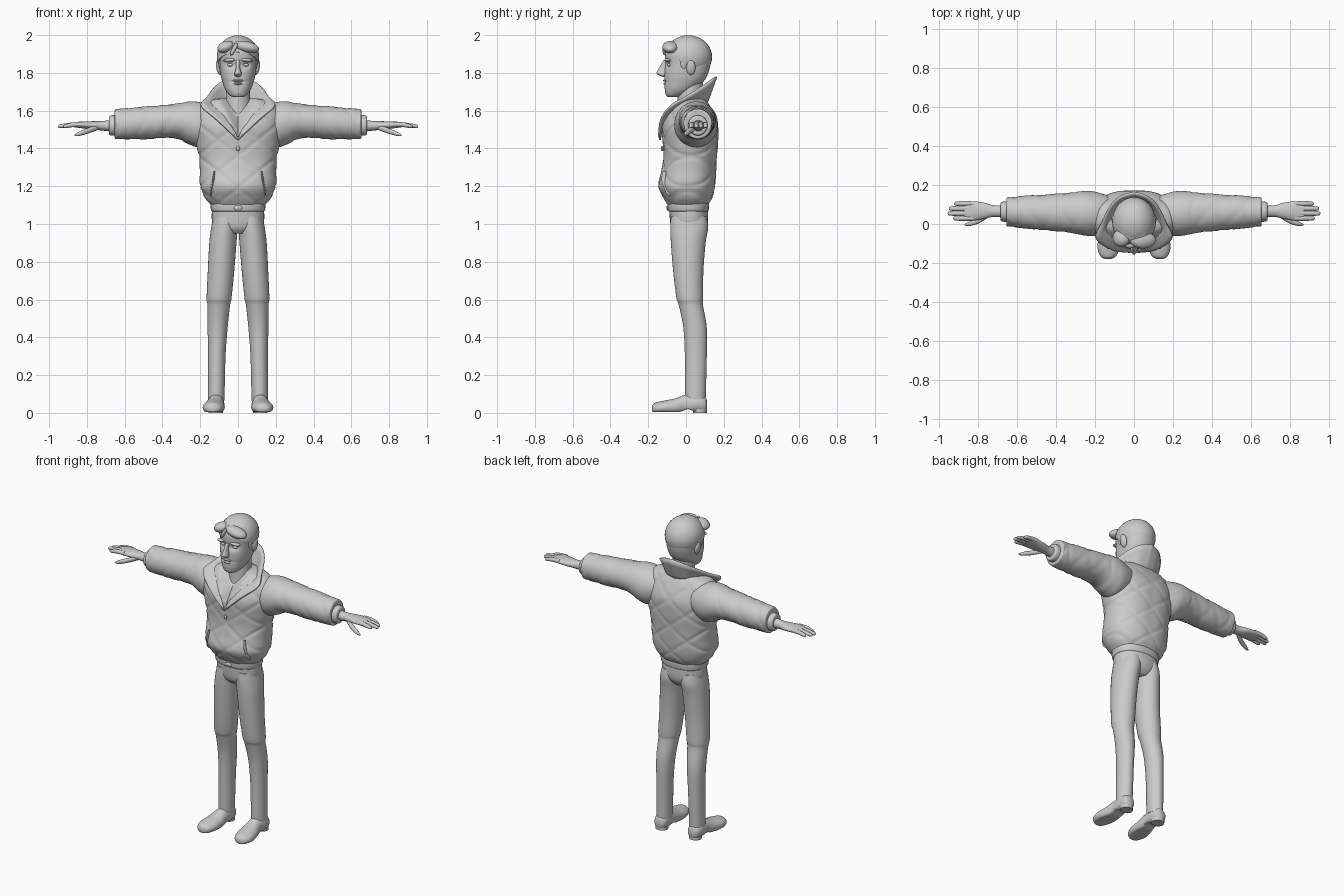
import bpy
import bmesh
import math
from mathutils import Vector, Matrix

# Remove only the default object
default_object = bpy.data.objects.get("Cube")
if default_object:
    bpy.data.objects.remove(default_object, do_unlink=True)

# One plain grey for the whole figure
grey = bpy.data.materials.new("plain grey")
grey.use_nodes = True
grey.diffuse_color = (0.6, 0.6, 0.6, 1)
grey.node_tree.nodes["Principled BSDF"].inputs["Base Color"].default_value = grey.diffuse_color


def finish(name, bm, mirror=False):
    """Turn a bmesh into a named, smooth shaded object, mirrored if paired."""
    bmesh.ops.recalc_face_normals(bm, faces=bm.faces[:])
    mesh = bpy.data.meshes.new(name)
    bm.to_mesh(mesh)
    bm.free()
    mesh.materials.append(grey)
    obj = bpy.data.objects.new(name, mesh)
    bpy.context.collection.objects.link(obj)
    bpy.ops.object.select_all(action="DESELECT")
    obj.select_set(True)
    bpy.context.view_layer.objects.active = obj
    bpy.ops.object.shade_smooth_by_angle(angle=math.radians(50))
    if mirror:
        obj.modifiers.new("mirror", "MIRROR").use_mirror_merge = False
    return obj


def spline(rows, steps):
    """Catmull-Rom interpolation through rows of numbers."""
    rows = [Vector(row) for row in rows]
    result = []
    for i in range(len(rows) - 1):
        a, b, c, d = (rows[min(max(i + k, 0), len(rows) - 1)] for k in (-1, 0, 1, 2))
        for s in range(steps):
            t = s / steps
            result.append(b + (c - a) * (t / 2) + (a - b * 2.5 + c * 2 - d / 2) * t * t
                          + (b * 1.5 - a / 2 - c * 1.5 + d / 2) * t ** 3)
    return result + [rows[-1]]


def loft(name, axis, sections, segments=32, steps=5, power=2.0, shape=None, mirror=False):
    """Skin oval rings: each section is place, two centres, two radii."""
    bm = bmesh.new()
    rings = []
    for place, c1, c2, r1, r2 in spline(sections, steps):
        ring = []
        for k in range(segments):
            angle = math.tau * k / segments
            co, si = math.cos(angle), math.sin(angle)
            u = c1 + r1 * math.copysign(abs(co) ** (2 / power), co)
            v = c2 + r2 * math.copysign(abs(si) ** (2 / power), si)
            point = Vector({"x": (place, u, v), "y": (u, place, v), "z": (u, v, place)}[axis])
            if shape:
                point = shape(point, Vector({"x": (place, c1, c2), "y": (c1, place, c2),
                                             "z": (c1, c2, place)}[axis]))
            ring.append(bm.verts.new(point))
        rings.append(ring)
    for low, high in zip(rings, rings[1:]):
        for k in range(segments):
            n = (k + 1) % segments
            bm.faces.new((low[k], low[n], high[n], high[k]))
    bm.faces.new(rings[0])
    bm.faces.new(rings[-1])
    return finish(name, bm, mirror)


def ball(name, centre, radii, tilt=0, mirror=False, cut=None):
    """Ellipsoid, tilted about the depth axis, optionally sliced by a plane."""
    bm = bmesh.new()
    matrix = (Matrix.Translation(centre) @ Matrix.Rotation(math.radians(tilt), 4, "Y")
              @ Matrix.Diagonal((*radii, 1)))
    bmesh.ops.create_uvsphere(bm, u_segments=32, v_segments=20, radius=1, matrix=matrix)
    if cut:
        geometry = bm.verts[:] + bm.edges[:] + bm.faces[:]
        bmesh.ops.bisect_plane(bm, geom=geometry, plane_co=cut[0], plane_no=cut[1], clear_inner=True)
        bmesh.ops.holes_fill(bm, edges=[e for e in bm.edges if e.is_boundary])
    return finish(name, bm, mirror)


def groove(value, spacing):
    """One on a seam line, fading to zero between seams."""
    distance = abs((value / spacing + 0.5) % 1 - 0.5) * spacing
    return math.exp(-(distance / 0.012) ** 2)


def quilt_body(p, centre):
    seam = max(groove(p.z + abs(p.x) * 0.8, 0.17), groove(p.z - abs(p.x) * 0.8, 0.17))
    zipper = math.exp(-(p.x / 0.008) ** 2) if p.y < 0 else 0.5 * math.exp(-(p.x / 0.03) ** 2)
    q = centre + (p - centre) * (1.01 - 0.025 * seam - 0.025 * zipper)
    if p.y < 0:  # V-shaped neck opening
        q.y += min(0.05, max(0, (p.z - 1.46) * 0.5 - abs(p.x)))
    return q


def quilt_sleeve(p, centre):
    fade = min(1, max(0, (p.x - 0.24) * 8))
    seam = max(groove(p.x + (p.z - 1.5) * 0.7, 0.13), groove(p.x - p.y * 0.9, 0.16))
    return centre + (p - centre) * (1.01 - 0.045 * seam * fade)


def shape_head(p, centre):
    """Press in the eye sockets and the lines beside the mouth."""
    if p.y < centre.y:
        socket = math.exp(-((abs(p.x) - 0.04) / 0.022) ** 2 - ((p.z - 1.842) / 0.016) ** 2)
        mouth = math.exp(-(p.x / 0.035) ** 2 - ((p.z - 1.752) / 0.006) ** 2)
        p.y += 0.016 * socket + 0.006 * mouth
    return p


def flat_sole(p, centre):
    arch = 0.015 * math.exp(-((p.y - 0.01) / 0.025) ** 2)
    return Vector((p.x, p.y, max(p.z, 0.005 + arch)))


# Jacket: body, sleeves, cuffs and waistband
loft("jacket_body", "z", [
    (1.1, 0, .01, .14, .105), (1.14, 0, .01, .175, .13), (1.2, 0, .004, .2, .15),
    (1.28, 0, .015, .2, .145), (1.35, 0, .022, .205, .142), (1.43, 0, .024, .22, .146),
    (1.52, 0, .022, .23, .148), (1.6, 0, .025, .22, .115), (1.645, 0, .03, .18, .085),
    (1.665, 0, .03, .1, .07)], segments=128, steps=9, power=2.25, shape=quilt_body)
loft("sleeve", "x", [
    (.12, .05, 1.53, .09, .09), (.2, .052, 1.525, .112, .118), (.26, .055, 1.535, .112, .112),
    (.34, .058, 1.545, .1, .09), (.5, .06, 1.535, .088, .086), (.62, .062, 1.53, .077, .08),
    (.65, .062, 1.53, .073, .076), (.652, .062, 1.53, .05, .05)],
    segments=48, steps=9, shape=quilt_sleeve, mirror=True)
loft("sleeve_cuff", "x", [(.63, .063, 1.522, .05, .05), (.655, .063, 1.522, .052, .054),
                          (.68, .063, 1.522, .048, .05), (.684, .063, 1.522, .03, .03)], mirror=True)
loft("jacket_waistband", "z", [(1.065, 0, .012, .134, .1), (1.075, 0, .012, .143, .108),
                               (1.11, 0, .012, .145, .11), (1.13, 0, .012, .13, .1)], power=2.3)

# Raised collar, swept from the back of the neck to the point of the opening
outer = spline([(0, .16, 1.78), (.065, .14, 1.765), (.12, .09, 1.73), (.165, 0, 1.672),
                (.195, -.075, 1.628), (.12, -.128, 1.56), (.04, -.142, 1.485), (0, -.142, 1.45)], 6)
inner = spline([(0, .105, 1.63), (.06, .092, 1.63), (.09, .05, 1.63), (.1, 0, 1.62),
                (.085, -.06, 1.6), (.055, -.105, 1.55), (.015, -.132, 1.48), (0, -.135, 1.45)], 6)
bm = bmesh.new()
strips = []
for a, b in zip(inner, outer):
    strips.append([bm.verts.new(a.lerp(b, t / 4)) for t in range(5)])
for first, second in zip(strips, strips[1:]):
    for t in range(4):
        bm.faces.new((first[t], first[t + 1], second[t + 1], second[t]))
collar = finish("collar", bm, mirror=True)
collar.modifiers["mirror"].use_mirror_merge = True
thickness = collar.modifiers.new("thickness", "SOLIDIFY")
thickness.thickness = 0.012
thickness.offset = 0

# Pocket welts and the fastener
loft("pocket_welt", "z", [(1.15, .145, -.085, .003, .005), (1.17, .143, -.096, .006, .012),
                          (1.23, .132, -.117, .006, .012), (1.28, .125, -.114, .003, .008)],
     segments=12, mirror=True)
ball("zip_pull", (0, -.127, 1.4), (.01, .006, .013))

# Trousers, belt buckle
loft("trouser_seat", "z", [(.95, 0, .015, .05, .07), (.975, 0, .015, .115, .09), (1.01, 0, .016, .137, .1),
                           (1.07, 0, .014, .138, .102), (1.1, 0, .012, .13, .1)], power=2.2)
loft("trouser_leg", "z", [
    (.065, .115, .05, .043, .054), (.1, .115, .05, .044, .055), (.3, .112, .052, .046, .058),
    (.45, .108, .048, .053, .062), (.57, .102, .026, .06, .064), (.61, .1, .02, .066, .071),
    (.75, .09, .012, .07, .08), (.9, .08, .012, .072, .092), (.98, .072, .017, .07, .1),
    (1.04, .065, .015, .065, .095)], mirror=True)
ball("belt_buckle", (0, -.096, 1.085), (.022, .008, .014))

# Shoes with low heels
loft("shoe", "y", [
    (.112, .118, .04, .015, .02), (.1, .118, .045, .035, .04), (.06, .118, .05, .045, .05),
    (.0, .118, .045, .044, .052), (-.06, .124, .032, .054, .044), (-.12, .13, .028, .057, .036),
    (-.165, .132, .025, .04, .028), (-.18, .132, .022, .014, .014)], shape=flat_sole, mirror=True)
loft("shoe_heel", "z", [(0, .118, .074, .038, .036), (.02, .118, .072, .04, .038)], steps=1, mirror=True)

# Hands with four fingers and a thumb
loft("hand", "x", [(.66, .064, 1.52, .032, .032), (.72, .066, 1.52, .03, .025),
                   (.77, .068, 1.522, .042, .022), (.83, .066, 1.525, .05, .018),
                   (.87, .066, 1.525, .046, .012)], mirror=True)
for index, reach in enumerate((.925, .953, .947, .92)):
    y = .029 + .025 * index
    loft("finger_%d" % (index + 1), "x", [
        (.82, y, 1.527, .012, .013), (.87, y, 1.526, .013, .013),
        (reach - .012, y, 1.518, .011, .01), (reach, y, 1.516, .004, .004)], segments=14, mirror=True)
loft("thumb", "x", [(.74, .05, 1.512, .012, .014), (.79, .02, 1.495, .015, .015),
                    (.84, .002, 1.478, .012, .012), (.866, -.004, 1.47, .004, .004)],
     segments=14, mirror=True)

# Neck and head
loft("neck", "z", [(1.5, 0, .015, .075, .075), (1.62, 0, .02, .066, .066), (1.78, 0, .025, .064, .066)])
loft("head", "z", [
    (1.672, 0, -.065, .025, .03), (1.682, 0, -.06, .045, .045), (1.71, 0, -.036, .066, .076),
    (1.75, 0, -.012, .082, .101), (1.79, 0, .0, .092, .114), (1.85, 0, .01, .098, .12),
    (1.92, 0, .01, .1, .118), (1.965, 0, .01, .075, .09), (1.985, 0, .01, .03, .04)],
    segments=64, steps=10, power=2.25, shape=shape_head)

# Face details
loft("nose", "z", [(1.778, 0, -.112, .01, .01), (1.788, 0, -.12, .018, .024), (1.8, 0, -.124, .018, .032),
                   (1.83, 0, -.118, .011, .023), (1.868, 0, -.106, .011, .012)], segments=20)
ball("brow", (.042, -.094, 1.868), (.036, .02, .01), tilt=6, mirror=True)
ball("eye", (.04, -.085, 1.842), (.017, .014, .009), mirror=True)
ball("upper_lip", (0, -.108, 1.76), (.028, .014, .007))
ball("lower_lip", (0, -.106, 1.743), (.024, .014, .007))
ball("chin", (0, -.085, 1.697), (.035, .026, .02))
ball("ear", (.101, .026, 1.828), (.014, .024, .04), tilt=10, mirror=True)

# Swept hair with a parted fringe
ball("hair", (0, .012, 1.885), (.112, .126, .114), cut=((0, -.12, 1.915), (0, .14, .25)))
ball("sideburn", (.094, -.012, 1.865), (.01, .018, .045), mirror=True)
ball("fringe_sweep", (.045, -.082, 1.937), (.068, .043, .03), tilt=12)
ball("fringe_side", (-.065, -.072, 1.937), (.046, .044, .03), tilt=-22)
ball("fringe_lock", (-.022, -.113, 1.925), (.011, .012, .036), tilt=28)
